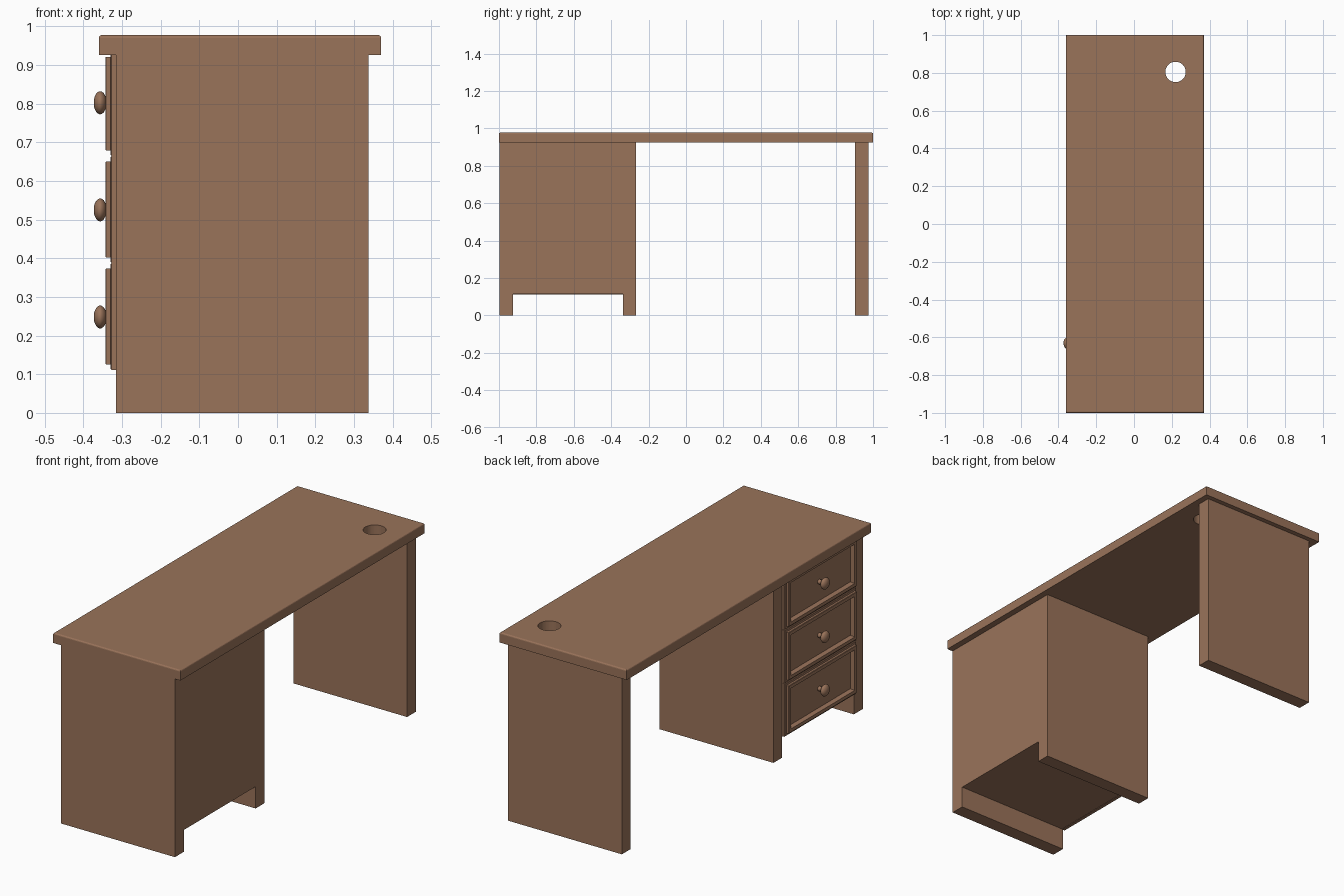
import bpy, bmesh, math

if "Cube" in bpy.data.objects:
    bpy.data.objects.remove(bpy.data.objects["Cube"])

wood = bpy.data.materials.new("brown wood")
wood.diffuse_color = (0.322, 0.172, 0.102, 1)
wood.use_nodes = True
wood.node_tree.nodes["Principled BSDF"].inputs["Base Color"].default_value = wood.diffuse_color


def make(name, bm):
    bmesh.ops.recalc_face_normals(bm, faces=bm.faces)
    me = bpy.data.meshes.new(name)
    bm.to_mesh(me)
    bm.free()
    me.materials.append(wood)
    ob = bpy.data.objects.new(name, me)
    bpy.context.collection.objects.link(ob)
    return ob


def box_bm(x, y, z):
    bm = bmesh.new()
    bmesh.ops.create_cube(bm, size=1)
    for v in bm.verts:
        v.co = [(a + b) / 2 + c * (b - a) for (a, b), c in zip((x, y, z), v.co)]
    return bm


def skin(name, loops):
    """Join successive vertex loops with quads and cap both ends."""
    bm = bmesh.new()
    rings = [[bm.verts.new(p) for p in l] for l in loops]
    n = len(rings[0])
    for a, b in zip(rings, rings[1:]):
        for i in range(n):
            j = (i + 1) % n
            bm.faces.new((a[i], a[j], b[j], b[i]))
    bm.faces.new(rings[0])
    bm.faces.new(rings[-1])
    return make(name, bm)


# table top with softened upper edges and a cable hole
bm = box_bm((-0.36, 0.37), (-1, 1), (0.925, 0.977))
edges = [e for e in bm.edges if all(v.co.z > 0.95 for v in e.verts)]
bmesh.ops.bevel(bm, geom=edges, offset=0.007, segments=3, profile=0.5, affect='EDGES')
top = make("table_top", bm)
bm = bmesh.new()
bmesh.ops.create_cone(bm, cap_ends=True, segments=48, radius1=0.054, radius2=0.054, depth=0.3)
bmesh.ops.translate(bm, vec=(0.22, 0.805, 0.95), verts=bm.verts)
cutter = make("cable_hole_cutter", bm)
cutter.hide_render = True
cutter.hide_set(True)
mod = top.modifiers.new("cable hole", 'BOOLEAN')
mod.operation = 'DIFFERENCE'
mod.object = cutter

# far leg panel
DEPTH = (-0.315, 0.337)
make("leg_panel", box_bm(DEPTH, (0.904, 0.975), (0, 0.925)))

# drawer pedestal: one arch-shaped profile pushed through the depth
A, B, C, D, F, H = -0.998, -0.925, -0.337, -0.266, 0.113, 0.925
outline = [(A, 0), (B, 0), (B, F), (C, F), (C, 0), (D, 0), (D, H), (A, H)]
skin("drawer_pedestal", [[(x, y, z) for y, z in outline] for x in DEPTH])

# drawer fronts: base plate, raised rim, recessed panel; each has a round knob
STEPS = [(0, -0.31), (0, -0.327), (0.003, -0.330), (0.014, -0.330), (0.014, -0.341),
         (0.016, -0.343), (0.033, -0.343), (0.038, -0.321)]
KNOB = [(0.012, -0.318), (0.012, -0.340), (0.018, -0.3435), (0.025, -0.347), (0.029, -0.353),
        (0.030, -0.357), (0.028, -0.362), (0.023, -0.367), (0.015, -0.371), (0.006, -0.373)]
CY = (B + C) / 2
for k, tag in enumerate(("bottom", "middle", "top")):
    z0 = 0.111 + 0.277 * k
    z1 = z0 + (0.276 if k < 2 else 0.27)
    skin(tag + "_drawer_front",
         [[(x, B + i, z0 + i), (x, C - i, z0 + i), (x, C - i, z1 - i), (x, B + i, z1 - i)]
          for i, x in STEPS])
    cz = 0.248 + 0.277 * k
    n = 32
    knob = skin(tag + "_knob",
                [[(x, CY + r * math.cos(2 * math.pi * s / n), cz + r * math.sin(2 * math.pi * s / n))
                  for s in range(n)] for r, x in KNOB])
    bpy.ops.object.select_all(action='DESELECT')
    knob.select_set(True)
    bpy.context.view_layer.objects.active = knob
    bpy.ops.object.shade_smooth_by_angle(angle=math.radians(40))
